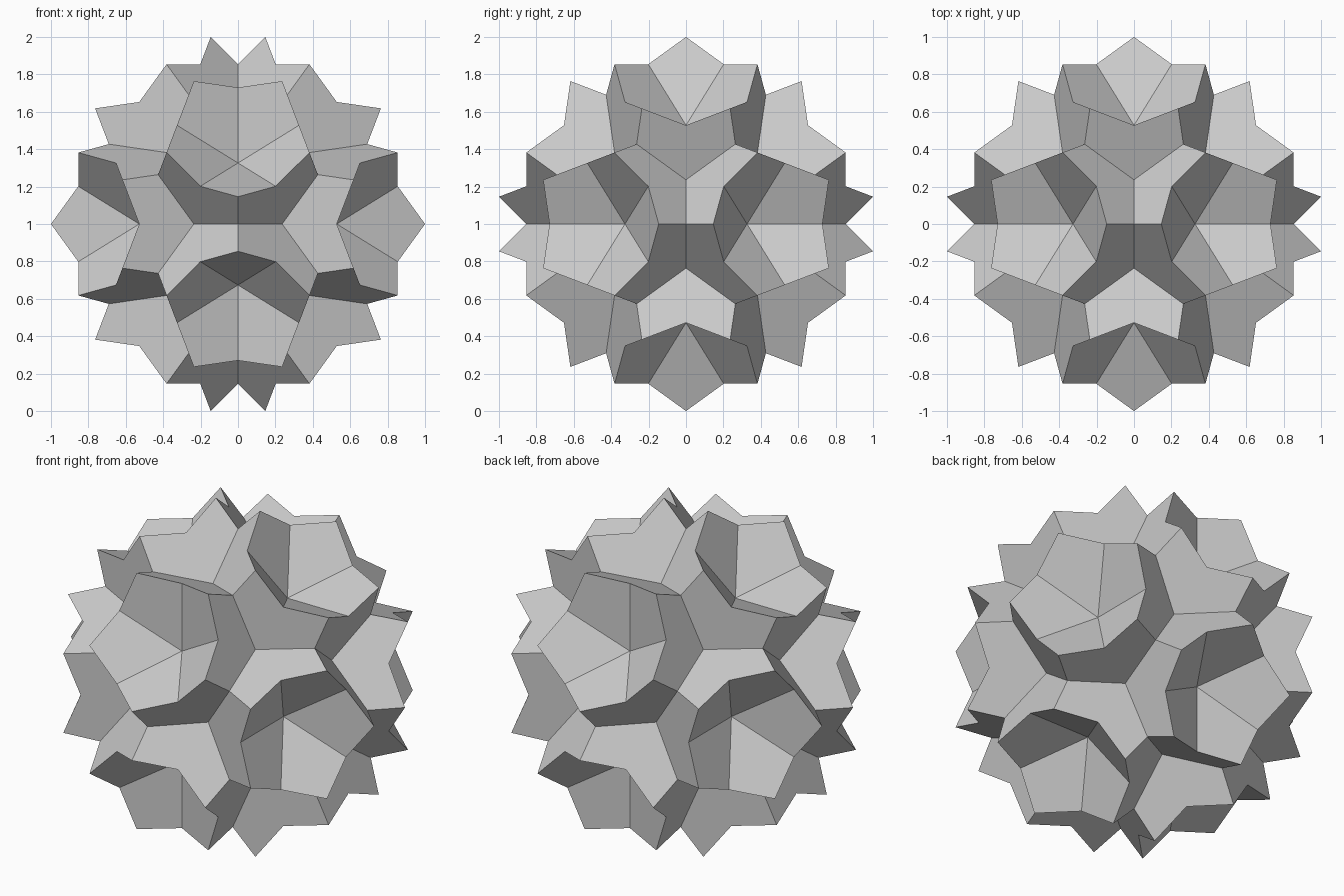
import bpy, bmesh
from math import sqrt
from mathutils import Matrix, Vector

cube = bpy.data.objects.get("Cube")
if cube:
    bpy.data.objects.remove(cube, do_unlink=True)

PHI = (1 + sqrt(5)) / 2
OFFSET = sqrt(5) / PHI ** 2       # normal . point on every face plane
EPS = 1e-4
DENT = sqrt(3) / PHI ** 2         # radius of the pits on the threefold axes
TIP = sqrt(7) / PHI ** 2          # radius of the star tips

# The twenty face directions
signs = (-1, 1)
normals = [Vector((x, y, z)) for x in signs for y in signs for z in signs]
for a in signs:
    for b in signs:
        s, l = a / PHI, b * PHI
        normals += [Vector((0, s, l)), Vector((l, 0, s)), Vector((s, l, 0))]


def cut_plane(normal):
    """A large disc on one face plane, cut along all the other planes."""
    bm = bmesh.new()
    place = Matrix.Translation(normal * OFFSET / 3) @ normal.to_track_quat('Z', 'Y').to_matrix().to_4x4()
    bmesh.ops.create_circle(bm, cap_ends=True, segments=12, radius=3, matrix=place)
    for other in normals:
        if abs(other.dot(normal)) < 2.9:
            bmesh.ops.bisect_plane(bm, geom=bm.verts[:] + bm.edges[:] + bm.faces[:], dist=1e-5,
                                   plane_co=other * OFFSET / 3, plane_no=other)
    return bm


def is_outside(face):
    """Keep the pit walls (three planes beneath) and the star tips (four beneath)."""
    centre = face.calc_center_median()
    beneath = sum(n.dot(centre) > OFFSET + EPS for n in normals)
    radii = [v.co.length for v in face.verts]
    if beneath == 3:
        return any(abs(r - DENT) < 1e-3 for r in radii)
    return beneath == 4 and max(radii) < TIP + 1e-3


# Gather the visible pieces of every plane
shell = bmesh.new()
for normal in normals:
    piece = cut_plane(normal)
    for face in [f for f in piece.faces if is_outside(f)]:
        corners = [v.co.copy() for v in face.verts]
        if face.normal.dot(normal) < 0:
            corners.reverse()
        shell.faces.new([shell.verts.new(c) for c in corners])
    piece.free()

# Weld, merge coplanar pieces and stand the star on the ground
bmesh.ops.remove_doubles(shell, verts=shell.verts[:], dist=1e-3)
bmesh.ops.dissolve_limit(shell, angle_limit=0.01, verts=shell.verts[:], edges=shell.edges[:])
bmesh.ops.translate(shell, verts=shell.verts[:], vec=(0, 0, 1))

mesh = bpy.data.meshes.new("faceted_star")
shell.to_mesh(mesh)
shell.free()
star = bpy.data.objects.new("faceted_star", mesh)
bpy.context.collection.objects.link(star)

# Plain grey
grey = bpy.data.materials.new("light_grey")
grey.use_nodes = True
colour = (0.6, 0.6, 0.6, 1)
grey.diffuse_color = colour
grey.node_tree.nodes["Principled BSDF"].inputs["Base Color"].default_value = colour
mesh.materials.append(grey)
